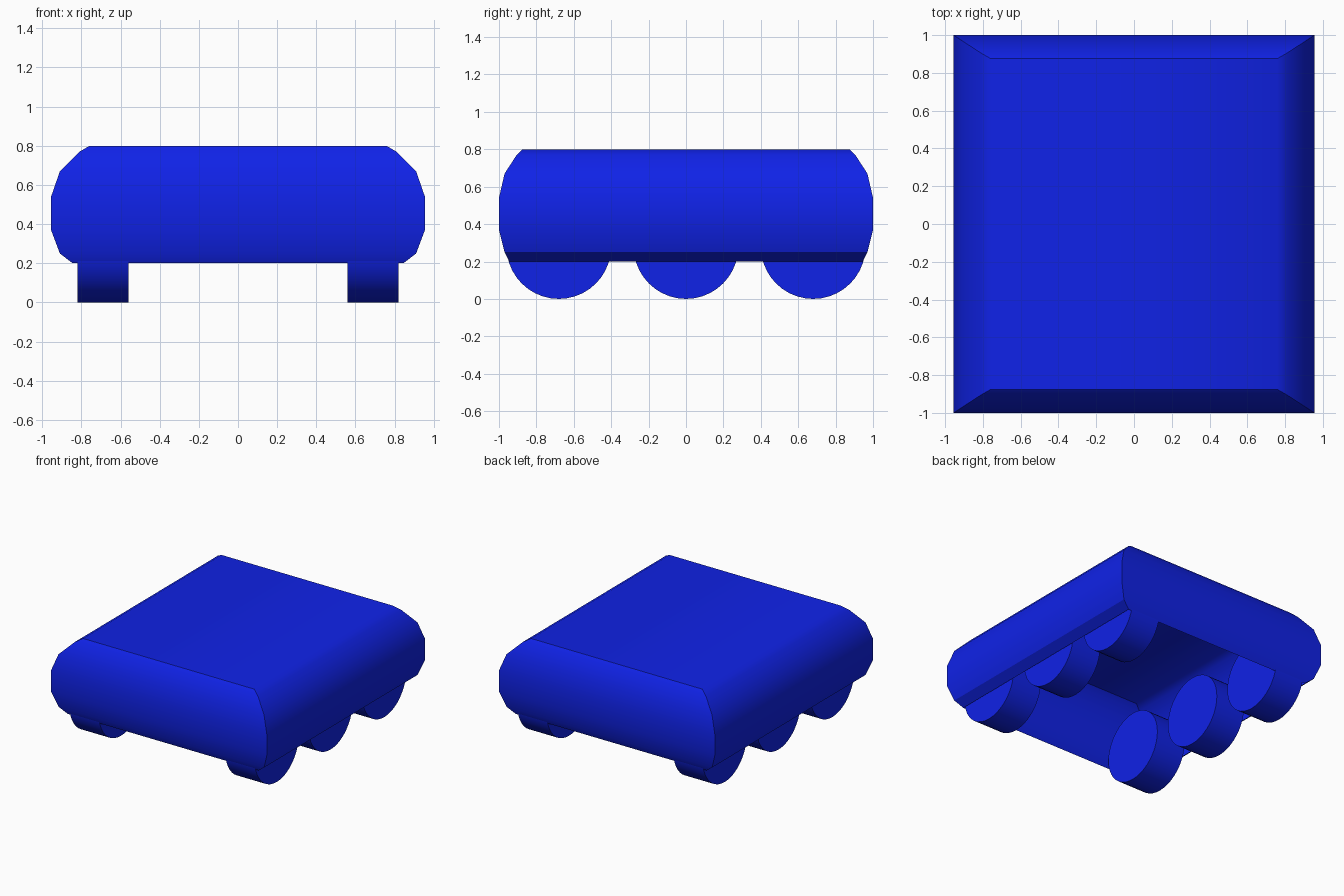
import bpy
import bmesh
from math import radians

if "Cube" in bpy.data.objects:
    bpy.data.objects.remove(bpy.data.objects["Cube"])

blue = bpy.data.materials.new("blue_paint")
blue.diffuse_color = (0.005, 0.016, 0.8, 1)
blue.use_nodes = True
blue.node_tree.nodes["Principled BSDF"].inputs["Base Color"].default_value = blue.diffuse_color


def finish(obj):
    obj.data.materials.append(blue)
    bpy.ops.object.select_all(action='DESELECT')
    obj.select_set(True)
    bpy.context.view_layer.objects.active = obj
    bpy.ops.object.shade_smooth_by_angle(angle=radians(30))


# Body shell: rectangular rings (half width, half length, height), open below
PROFILE = [(0.845, 0.945, 0.2), (0.91, 0.97, 0.25), (0.955, 1.0, 0.37),
           (0.955, 1.0, 0.54), (0.91, 0.97, 0.67), (0.81, 0.905, 0.77),
           (0.758, 0.875, 0.8)]
bm = bmesh.new()
rings = [[bm.verts.new((sx * x, sy * y, z))
          for sx, sy in ((-1, -1), (1, -1), (1, 1), (-1, 1))]
         for x, y, z in PROFILE]
for low, high in zip(rings, rings[1:]):
    for i in range(4):
        j = (i + 1) % 4
        bm.faces.new((low[i], low[j], high[j], high[i]))
bm.faces.new(rings[-1])
mesh = bpy.data.meshes.new("body_shell")
bm.to_mesh(mesh)
bm.free()
body = bpy.data.objects.new("body_shell", mesh)
bpy.context.collection.objects.link(body)
finish(body)

# Six wheels tucked under the shell
RADIUS = 0.28
for side, x in (("left", -0.69), ("right", 0.69)):
    for place, y in (("front", -0.68), ("middle", 0), ("back", 0.68)):
        bpy.ops.mesh.primitive_cylinder_add(
            vertices=40, radius=RADIUS, depth=0.26,
            location=(x, y, RADIUS), rotation=(0, radians(90), 0))
        wheel = bpy.context.object
        wheel.name = f"{place}_{side}_wheel"
        finish(wheel)
